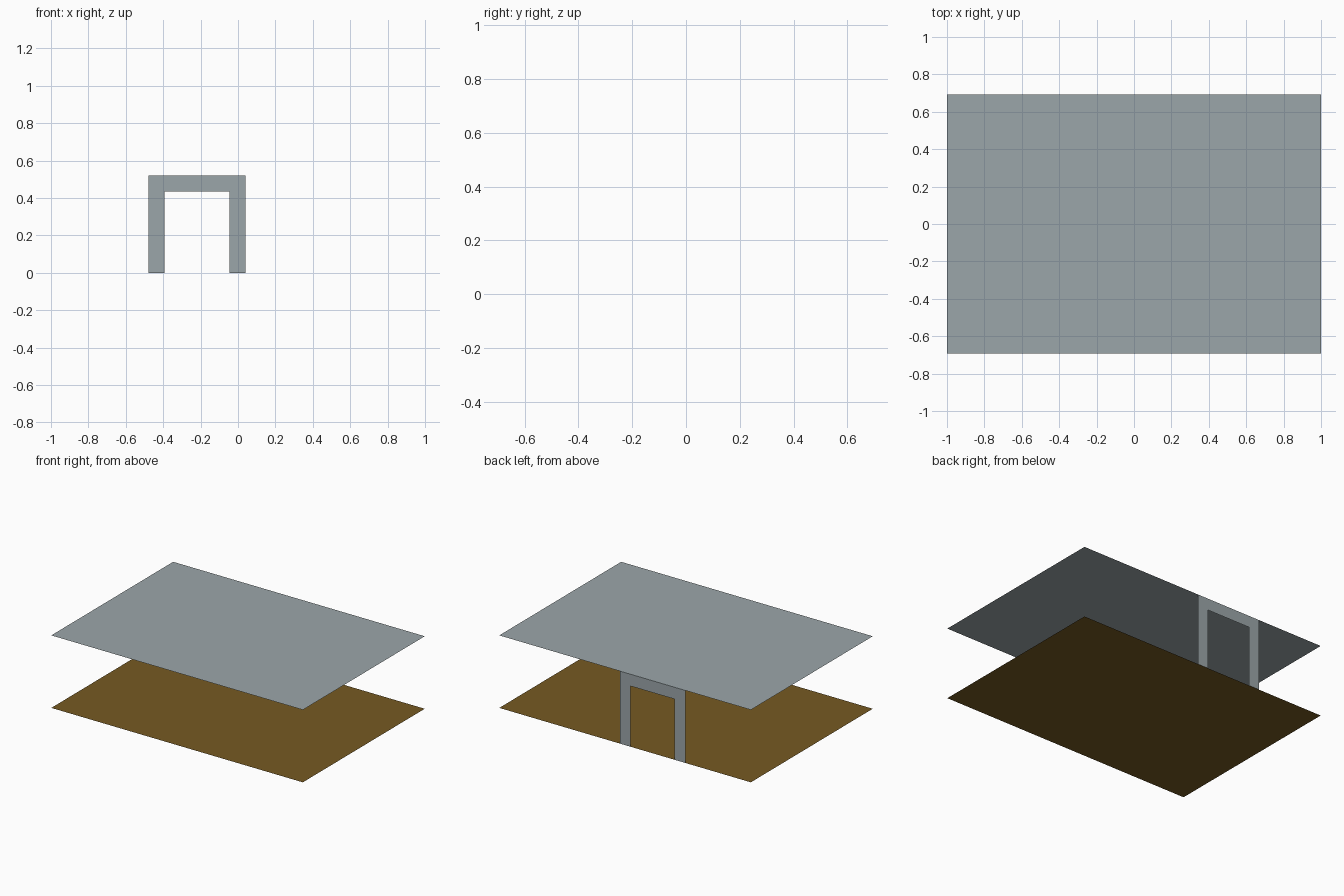
import bpy

if "Cube" in bpy.data.objects:
    bpy.data.objects.remove(bpy.data.objects["Cube"])

W, D, H = 1.0, 0.692, 0.521   # half width, half depth, room height


def material(name, rgb):
    m = bpy.data.materials.new(name)
    m.diffuse_color = (*rgb, 1.0)
    m.use_nodes = True
    m.node_tree.nodes["Principled BSDF"].inputs["Base Color"].default_value = m.diffuse_color
    return m


def sheet(name, points, mat):
    """One flat, zero-thickness polygon."""
    mesh = bpy.data.meshes.new(name)
    mesh.from_pydata(points, [], [range(len(points))])
    mesh.materials.append(mat)
    obj = bpy.data.objects.new(name, mesh)
    bpy.context.collection.objects.link(obj)
    return obj


grey = material("pale grey", (0.33, 0.38, 0.40))
brown = material("floor brown", (0.18, 0.102, 0.016))

# Floor and ceiling sheets
corners = [(-W, -D), (W, -D), (W, D), (-W, D)]
sheet("floor", [(x, y, 0) for x, y in corners], brown)
sheet("ceiling", [(x, y, H) for x, y in corners], grey)

# Flat door surround on the back edge, open at the bottom
x0, x1, t = -0.479, 0.040, 0.085
profile = [(x0, 0), (x0, H), (x1, H), (x1, 0),
           (x1 - t, 0), (x1 - t, H - t), (x0 + t, H - t), (x0 + t, 0)]
sheet("door_surround", [(x, D, z) for x, z in profile], grey)
